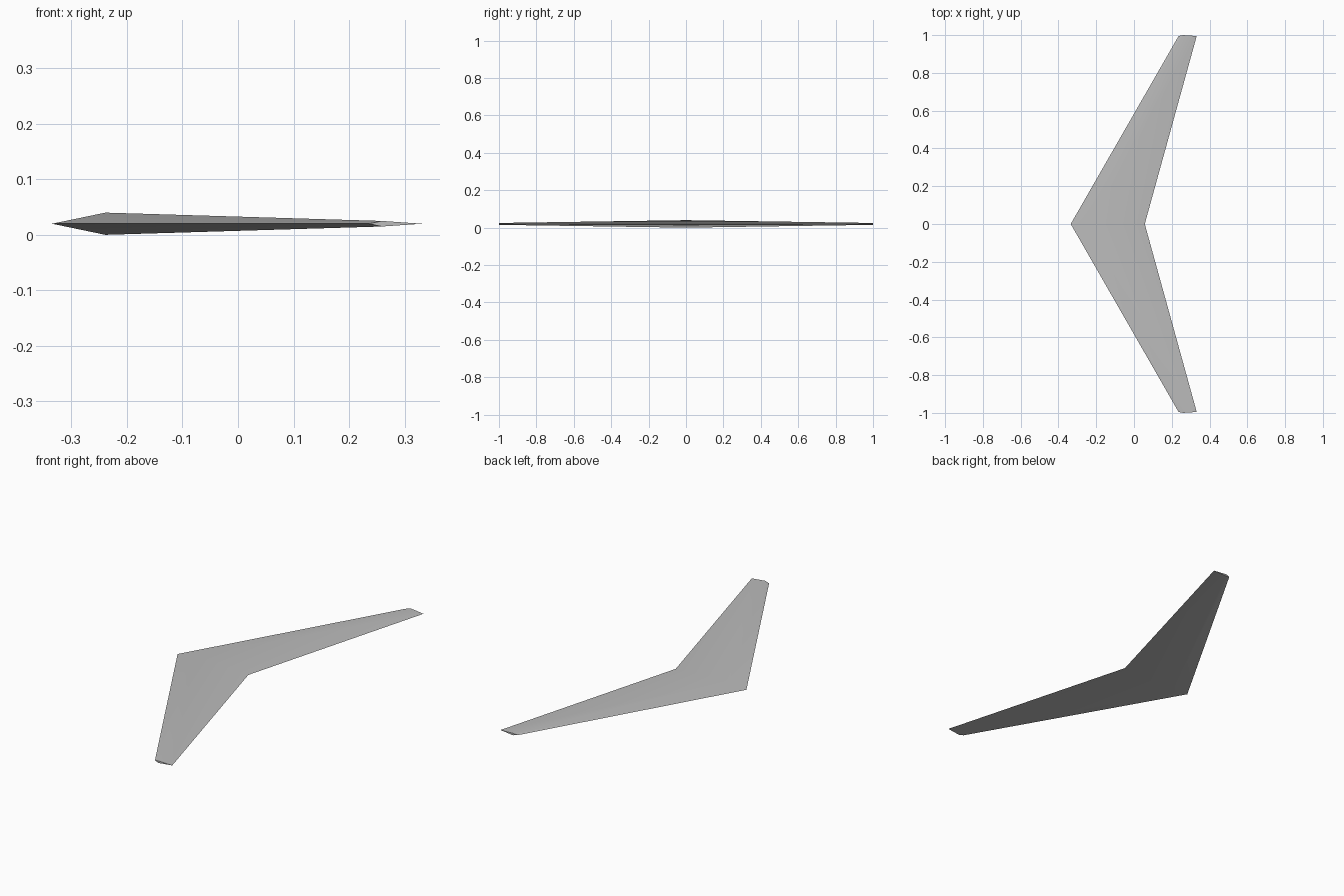
import bpy, bmesh

if "Cube" in bpy.data.objects:
    bpy.data.objects.remove(bpy.data.objects["Cube"])

grey = bpy.data.materials.new("light_grey")
grey.diffuse_color = (0.5, 0.5, 0.5, 1)
grey.use_nodes = True
grey.node_tree.nodes["Principled BSDF"].inputs["Base Color"].default_value = grey.diffuse_color

MID_Z = 0.02


def section(bm, y_dir, lead, trail, half_thick, y, bulge=0.0):
    """Four-point diamond aerofoil, thickest at a quarter of the chord."""
    peak = lead + 0.245 * (trail - lead)
    pts = [(lead, y - bulge, 0), (peak, y, half_thick),
           (trail, y - bulge, 0), (peak, y, -half_thick)]
    return [bm.verts.new((x, y_dir * yy, MID_Z + z)) for x, yy, z in pts]


# Swept wing: root section lofted to a tip on each side
bm = bmesh.new()
root = section(bm, 1, -0.335, 0.057, 0.02, 0)
for side in (-1, 1):
    tip = section(bm, side, 0.236, 0.332, 0.005, 1.0, 0.005)
    for i in range(4):
        j = (i + 1) % 4
        bm.faces.new((root[i], root[j], tip[j], tip[i]))
    # Tip cap, split along the thickest line
    bm.faces.new((tip[0], tip[1], tip[3]))
    bm.faces.new((tip[1], tip[2], tip[3]))
bmesh.ops.recalc_face_normals(bm, faces=bm.faces)

mesh = bpy.data.meshes.new("swept_wing")
bm.to_mesh(mesh)
bm.free()
mesh.materials.append(grey)
wing = bpy.data.objects.new("swept_wing", mesh)
bpy.context.collection.objects.link(wing)

# Smooth skin, sharp leading and trailing edges
bpy.context.view_layer.objects.active = wing
wing.select_set(True)
bpy.ops.object.shade_smooth_by_angle(angle=0.52)
